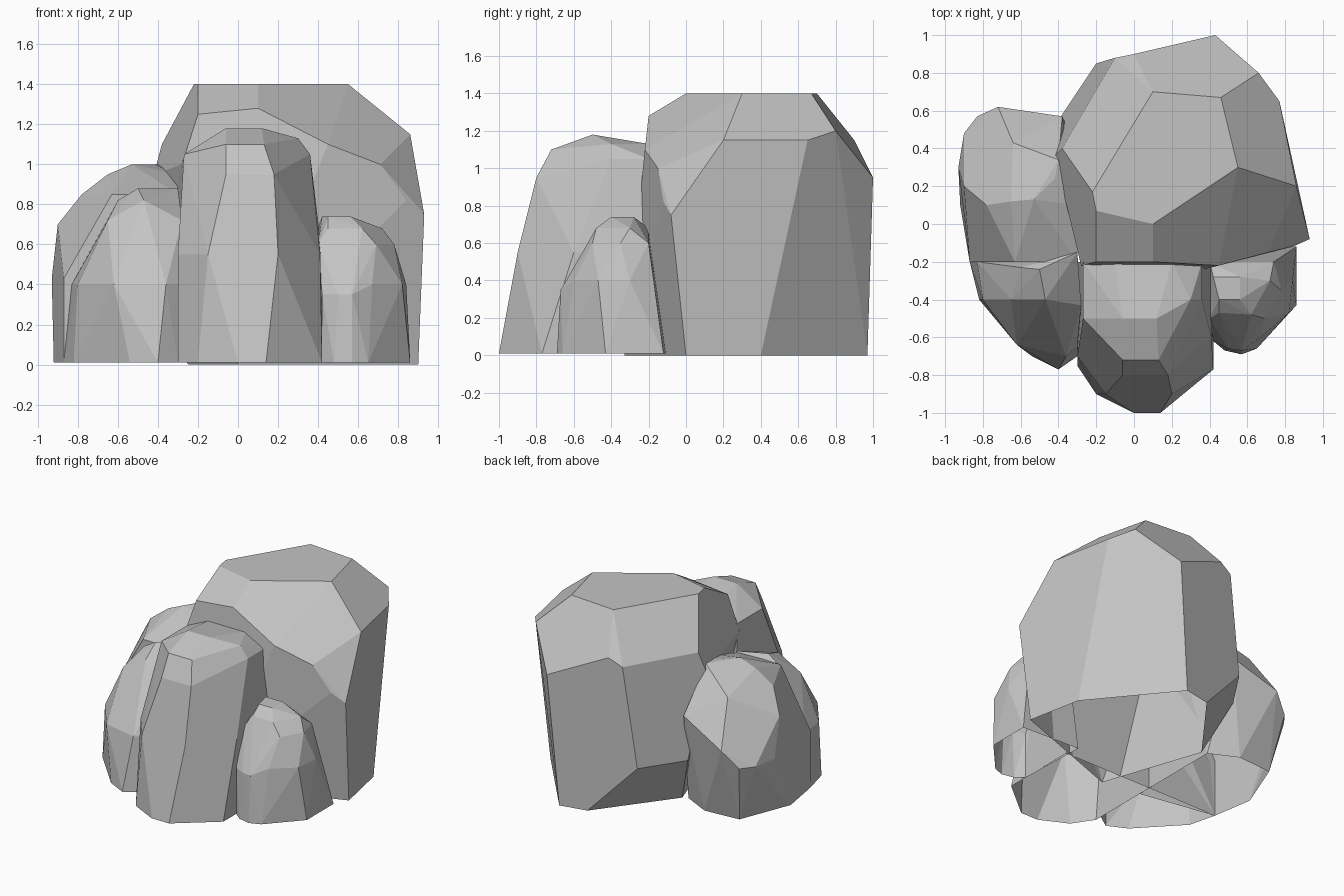
import bpy
import bmesh
import math

cube = bpy.data.objects.get("Cube")
if cube:
    bpy.data.objects.remove(cube, do_unlink=True)

stone = bpy.data.materials.new("stone_grey")
stone.use_nodes = True
grey = (.55, .55, .55, 1)
stone.diffuse_color = grey
stone.node_tree.nodes["Principled BSDF"].inputs["Base Color"].default_value = grey


def make_boulder(name, *tiers):
    """Wrap a faceted hull around level outlines, each given as (height, corners)."""
    builder = bmesh.new()
    for height, corners in tiers:
        for x, y in corners:
            builder.verts.new((x, y, height))
    bmesh.ops.convex_hull(builder, input=builder.verts[:])
    # Drop corners that fell inside the hull
    loose = [vert for vert in builder.verts if not vert.link_faces]
    bmesh.ops.delete(builder, geom=loose, context="VERTS")
    # Merge nearly coplanar triangles into broad chiselled facets
    bmesh.ops.dissolve_limit(
        builder,
        angle_limit=math.radians(4),
        verts=builder.verts[:],
        edges=builder.edges[:],
    )
    bmesh.ops.recalc_face_normals(builder, faces=builder.faces[:])
    # Leave the underside open, as a hollow shell
    foot_height = tiers[0][0] + .001
    floor = [
        face for face in builder.faces
        if all(vert.co.z < foot_height for vert in face.verts)
    ]
    bmesh.ops.delete(builder, geom=floor, context="FACES")
    mesh = bpy.data.meshes.new(name)
    builder.to_mesh(mesh)
    builder.free()
    mesh.materials.append(stone)
    boulder = bpy.data.objects.new(name, mesh)
    bpy.context.collection.objects.link(boulder)


# Tall boulder at the back: foot, undercut, waist, rim, shoulder, brow and flat crown
make_boulder(
    "back_boulder",
    (0, [(-.25, .4), (0, -.33), (.9, 0), (.82, .4), (.35, .97), (.15, .93)]),
    (.37, [(-.2, .85), (-.4, .55)]),
    (.75, [(.93, -.08)]),
    (.82, [(.84, -.12)]),
    (.95, [(-.42, .36), (.43, 1)]),
    (1, [(-.28, -.22), (.71, -.15)]),
    (1.1, [(-.38, .4), (-.1, .88), (.45, -.22)]),
    (1.15, [(0, .9), (.77, .65), (.86, .2)]),
    (1.2, [(.66, .8)]),
    (1.25, [(-.2, -.2)]),
    (1.28, [(.1, -.2)]),
    (1.4, [(-.2, .07), (.1, 0), (.55, .3), (.46, .67), (.1, .7), (-.22, .17)]),
)

# The smaller boulders sit a hair above the ground
ground = .01

# Upright boulder in the middle of the front
make_boulder(
    "front_boulder",
    (ground, [(-.3, -.2), (-.3, -.75), (-.2, -.9), (0, -1), (.14, -1), (.42, -.77), (.42, -.2)]),
    (.55, [(-.3, -.2), (-.3, -.7), (-.15, -.9), (.2, -.9), (.41, -.6), (.42, -.2)]),
    (.95, [(-.06, -.8), (.18, -.8)]),
    (1.05, [(-.27, -.2), (-.27, -.5), (.36, -.4), (.36, -.2)]),
    (1.1, [(-.06, -.72), (.13, -.72)]),
    (1.13, [(-.1, -.2), (.3, -.4), (.2, -.2)]),
    (1.18, [(-.06, -.5), (.12, -.5)]),
)

# Sloping boulder on the front of the low side
make_boulder(
    "side_front_boulder",
    (ground, [(-.87, -.2), (-.82, -.4), (-.54, -.7), (-.4, -.77), (-.3, -.7), (-.3, -.3)]),
    (.4, [(-.83, -.2), (-.8, -.4), (-.62, -.64), (-.36, -.7), (-.3, -.65)]),
    (.72, [(-.65, -.4), (-.28, -.43)]),
    (.82, [(-.6, -.23), (-.47, -.4)]),
    (.88, [(-.5, -.24), (-.3, -.15)]),
)

# Rounded boulder behind it
make_boulder(
    "side_back_boulder",
    (ground, [(-.87, -.2), (-.92, .1), (-.77, .48), (-.5, .5), (-.3, .4), (-.3, -.2)]),
    (.43, [(-.87, -.2), (-.9, .05), (-.93, .3), (-.9, .48), (-.83, .57)]),
    (.55, [(-.72, .62)]),
    (.7, [(-.9, .2), (-.38, .57)]),
    (.85, [(-.63, -.2), (-.3, -.2), (-.78, .1), (-.71, .25), (-.64, .43), (-.5, .44)]),
    (.95, [(-.65, .12), (-.3, .1)]),
    (1, [(-.53, .13), (-.42, .24), (-.4, .34)]),
)

# Smallest boulder on the front of the tall side
make_boulder(
    "small_boulder",
    (ground, [(.42, -.62), (.48, -.67), (.57, -.69), (.65, -.66), (.86, -.43), (.86, -.12), (.4, -.1)]),
    (.35, [(.42, -.62), (.5, -.66), (.57, -.67)]),
    (.4, [(.67, -.6), (.82, -.47), (.84, -.3)]),
    (.6, [(.4, -.5), (.69, -.5), (.78, -.35), (.74, -.2)]),
    (.68, [(.45, -.47), (.62, -.48), (.72, -.3), (.4, -.2)]),
    (.74, [(.45, -.4), (.56, -.4), (.56, -.28), (.42, -.28)]),
)
